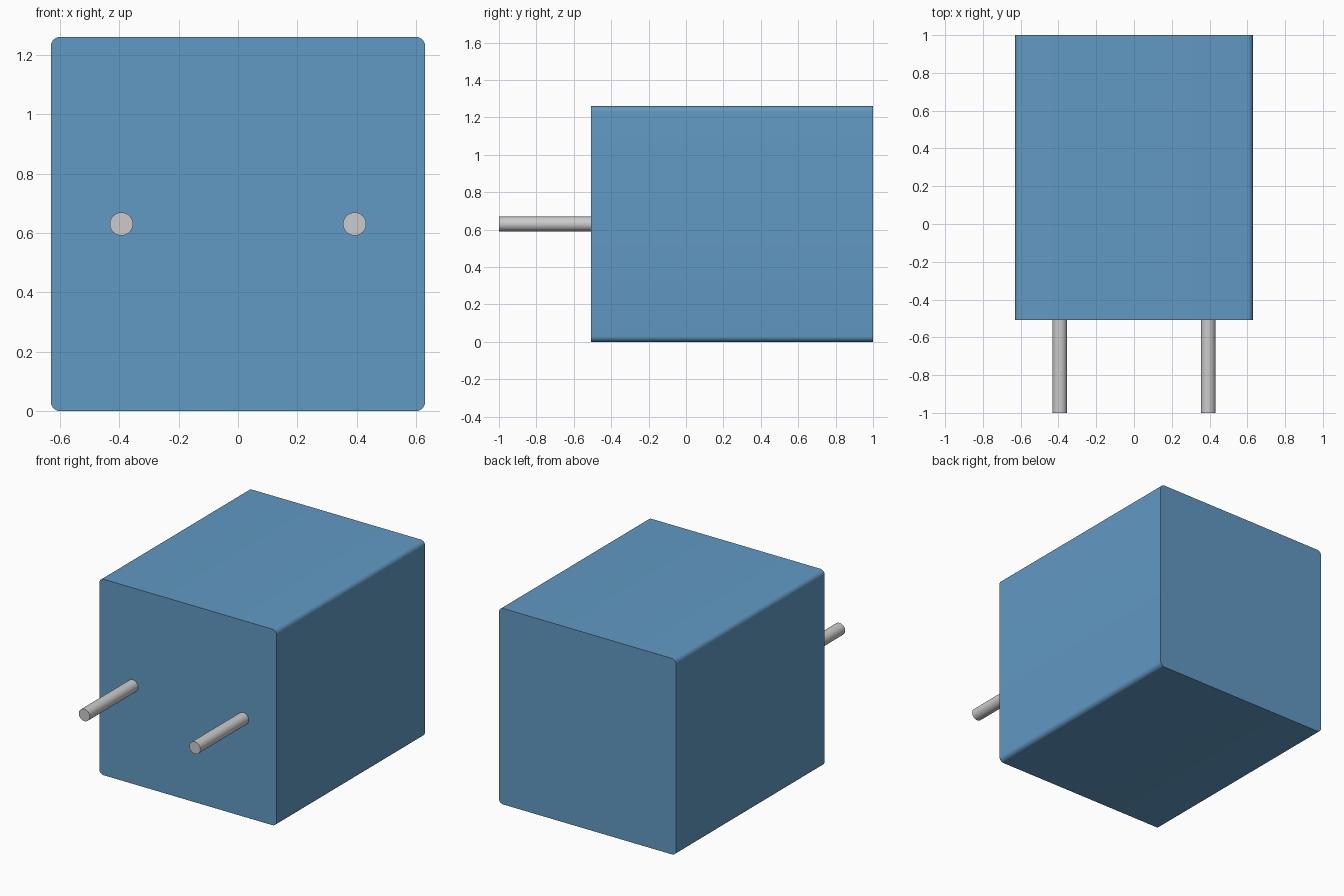
import bpy, bmesh, math
from mathutils import Matrix

if "Cube" in bpy.data.objects:
    bpy.data.objects.remove(bpy.data.objects["Cube"])

HALF, HEIGHT = 0.63, 1.26
FRONT, BACK, TIP = -0.508, 1.0, -1.0
CORNER = 0.03
PIN_X, PIN_R = 0.393, 0.039


def finish(name, bm):
    mesh = bpy.data.meshes.new(name)
    bm.to_mesh(mesh)
    bm.free()
    obj = bpy.data.objects.new(name, mesh)
    bpy.context.collection.objects.link(obj)
    bpy.ops.object.select_all(action='DESELECT')
    obj.select_set(True)
    bpy.context.view_layer.objects.active = obj
    bpy.ops.object.shade_smooth_by_angle(angle=math.radians(30))
    return obj


# Body: block with its four lengthwise edges rounded
bm = bmesh.new()
size = Matrix.Diagonal((2 * HALF, BACK - FRONT, HEIGHT, 1))
place = Matrix.Translation((0, (FRONT + BACK) / 2, HEIGHT / 2))
bmesh.ops.create_cube(bm, size=1, matrix=place @ size)
long_edges = [e for e in bm.edges if abs(e.verts[0].co.y - e.verts[1].co.y) > 0.1]
bmesh.ops.bevel(bm, geom=long_edges, offset=CORNER, segments=8,
                profile=0.5, affect='EDGES')
body = finish("body", bm)
blue = bpy.data.materials.new("body_blue")
blue.diffuse_color = (0.12, 0.32, 0.55, 1)
blue.use_nodes = True
blue.node_tree.nodes["Principled BSDF"].inputs["Base Color"].default_value = blue.diffuse_color
body.data.materials.append(blue)

# Terminal pins: two round leads out of the front face
for name, side in (("left_pin", -1), ("right_pin", 1)):
    bm = bmesh.new()
    place = Matrix.Translation((side * PIN_X, (TIP + FRONT) / 2, HEIGHT / 2))
    bmesh.ops.create_cone(bm, cap_ends=True, segments=48, radius1=PIN_R,
                          radius2=PIN_R, depth=FRONT - TIP,
                          matrix=place @ Matrix.Rotation(math.pi / 2, 4, 'X'))
    finish(name, bm)
